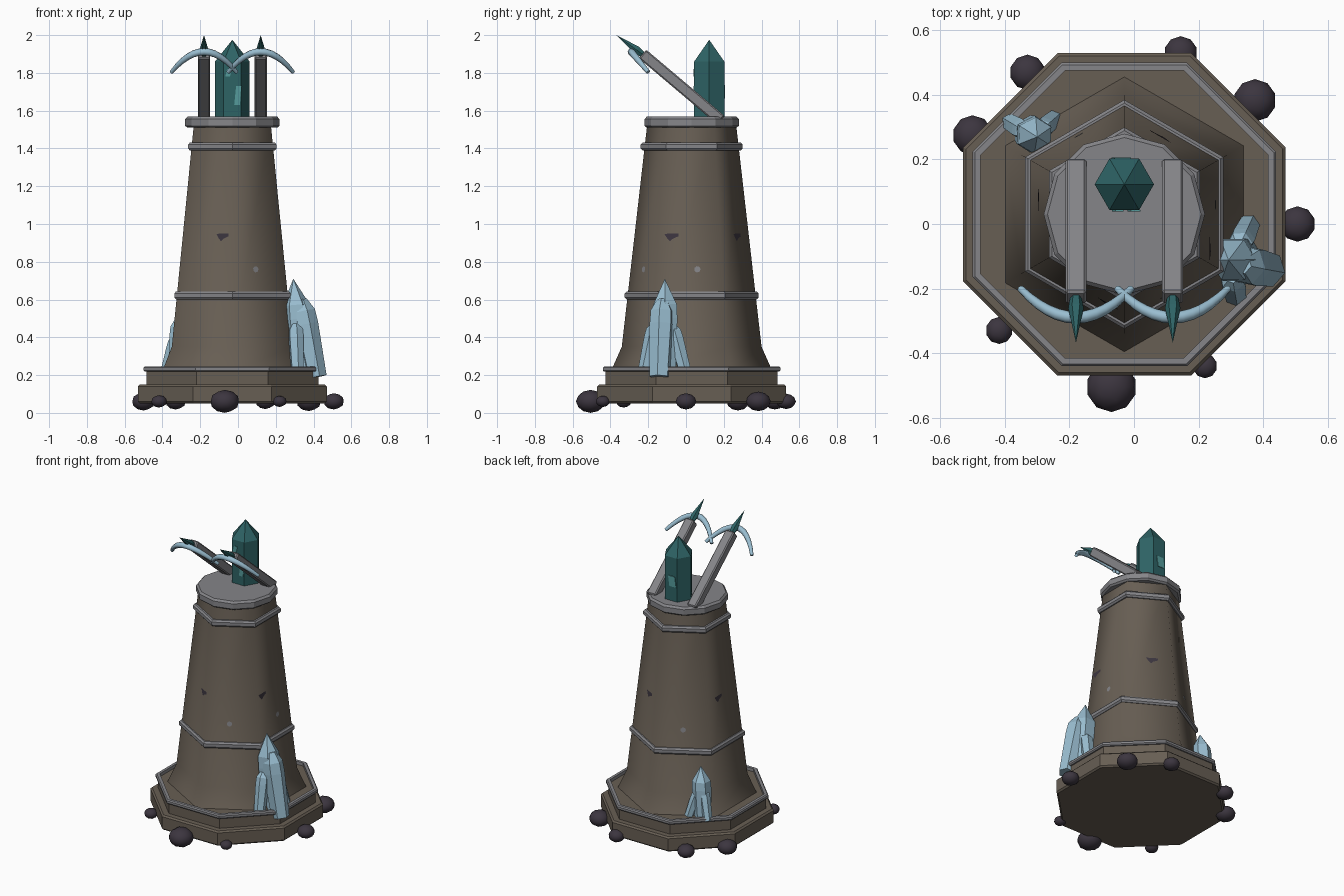
import bpy, bmesh, math
from mathutils import Vector

if "Cube" in bpy.data.objects:
    bpy.data.objects.remove(bpy.data.objects["Cube"])

CX, CY = -0.03, 0.03          # tower axis


def material(name, rgb):
    m = bpy.data.materials.new(name)
    m.diffuse_color = (*rgb, 1)
    m.use_nodes = True
    m.node_tree.nodes["Principled BSDF"].inputs["Base Color"].default_value = m.diffuse_color
    return m


BROWN = material("brown stone", (0.137, 0.113, 0.088))
GREY = material("grey metal", (0.235, 0.235, 0.25))
BLUE = material("pale blue crystal", (0.32, 0.51, 0.63))
TEAL = material("dark teal crystal", (0.027, 0.125, 0.13))
LIGHT_TEAL = material("light teal", (0.09, 0.33, 0.33))
ROCK = material("dark purple rock", (0.045, 0.036, 0.05))


def finish(bm, name, mat, smooth=None):
    bmesh.ops.recalc_face_normals(bm, faces=bm.faces)
    me = bpy.data.meshes.new(name)
    bm.to_mesh(me)
    bm.free()
    me.materials.append(mat)
    ob = bpy.data.objects.new(name, me)
    bpy.context.collection.objects.link(ob)
    if smooth:
        bpy.ops.object.select_all(action='DESELECT')
        ob.select_set(True)
        bpy.context.view_layer.objects.active = ob
        bpy.ops.object.shade_smooth_by_angle(angle=math.radians(smooth))
    return ob


def skin(bm, rings, closed=False):
    """Join equal vertex rings; cap the ends, or loop back when closed."""
    n = len(rings[0])
    pairs = list(zip(rings, rings[1:])) + ([(rings[-1], rings[0])] if closed else [])
    for a, b in pairs:
        for i in range(n):
            j = (i + 1) % n
            bm.faces.new((a[i], a[j], b[j], b[i]))
    if not closed:
        bm.faces.new(rings[0])
        bm.faces.new(rings[-1])


def lathe(name, profile, n, rot, mat, closed=False, smooth=None):
    bm = bmesh.new()
    rings = []
    for r, z in profile:
        rings.append([bm.verts.new((CX + r * math.cos(rot + i * math.tau / n),
                                    CY + r * math.sin(rot + i * math.tau / n), z)) for i in range(n)])
    skin(bm, rings, closed)
    return finish(bm, name, mat, smooth)


def band(name, r, w, z, h, n, rot):
    """Chamfered trim ring of outer radius r, width w, height h."""
    c = h * 0.25
    prof = [(r - w, z - h / 2), (r - c, z - h / 2), (r, z - h / 2 + c),
            (r, z + h / 2 - c), (r - c, z + h / 2), (r - w, z + h / 2)]
    return lathe(name, prof, n, rot, GREY, closed=True)


def spike(name, base, tip, stations, mat, n=6, rot=0.0):
    """Faceted solid along base->tip; stations are (fraction, radius)."""
    base, tip = Vector(base), Vector(tip)
    q = (tip - base).to_track_quat('Z', 'Y')
    length = (tip - base).length
    bm = bmesh.new()
    rings = [[bm.verts.new(base + q @ Vector((r * math.cos(rot + i * math.tau / n),
                                              r * math.sin(rot + i * math.tau / n), f * length)))
              for i in range(n)] for f, r in stations]
    skin(bm, rings)
    bmesh.ops.remove_doubles(bm, verts=bm.verts, dist=0.0004)
    return finish(bm, name, mat)


# stepped octagonal base
OCT = math.pi / 8
k = 1 / math.cos(OCT)
lathe("base_plinth", [(0.49 * k, 0.05), (0.5 * k, 0.06), (0.5 * k, 0.14), (0.49 * k, 0.15)], 8, OCT, BROWN)
lathe("base_step", [(0.455 * k, 0.15), (0.455 * k, 0.225)], 8, OCT, BROWN)
band("base_trim", 0.47 * k, 0.027, 0.232, 0.028, 8, OCT)

# hexagonal tower shaft with a flared foot
HEX = math.pi / 2
lathe("tower_shaft", [(0.428, 0.22), (0.37, 0.35), (0.235, 1.53)], 6, HEX, BROWN, smooth=65)
band("lower_band", 0.355, 0.04, 0.622, 0.042, 6, HEX)
band("upper_band", 0.27, 0.04, 1.41, 0.042, 6, HEX)

# round platform on top
lathe("top_platform", [(0.238, 1.51), (0.25, 1.52), (0.25, 1.555), (0.238, 1.568)], 12, 0, GREY)

# chips and studs on the shaft faces (thin plates)
def shaft_plate(name, face_deg, t0, z0, outline, mat):
    a = math.radians(face_deg)
    n, t = Vector((math.cos(a), math.sin(a), 0)), Vector((-math.sin(a), math.cos(a), 0))
    bm = bmesh.new()
    vs = []
    for dt, dz in outline:
        z = z0 + dz
        ap = (0.37 - (z - 0.35) * 0.135 / 1.18) * math.cos(math.pi / 6)
        vs.append(bm.verts.new(Vector((CX, CY, z)) + n * (ap + 0.003) + t * (t0 + dt)))
    f = bm.faces.new(vs)
    f.normal_update()
    if f.normal.dot(n) < 0:
        f.normal_flip()
    me = bpy.data.meshes.new(name)
    bm.to_mesh(me)
    bm.free()
    me.materials.append(mat)
    bpy.context.collection.objects.link(bpy.data.objects.new(name, me))


CHIP = [(-0.045, 0.018), (-0.03, -0.005), (-0.015, -0.022), (0.0, -0.008), (0.03, 0.005), (0.03, 0.02)]
DOT = [(0.017 * math.cos(i * math.tau / 7), 0.017 * math.sin(i * math.tau / 7)) for i in range(7)]
for i, (deg, t) in enumerate([(-120, 0.1), (0, -0.1), (60, 0.03), (180, -0.04)]):
    shaft_plate(f"shaft_chip_{i}", deg, t, 0.93, CHIP, ROCK)
for i, (deg, t) in enumerate([(-60, -0.02), (0, 0.03), (120, 0.0)]):
    shaft_plate(f"shaft_stud_{i}", deg, t, 0.76, DOT, GREY)

# power crystal on the platform, with light flakes
spike("power_crystal", (-0.03, 0.123, 1.55), (-0.03, 0.123, 1.975),
      [(0, 0.092), (0.73, 0.092), (1, 0.0)], TEAL)
for i, (x, y, z, w, h) in enumerate([(0.0, 0.0415, 1.68, 0.03, 0.1), (-0.05, 0.0415, 1.8, 0.025, 0.04),
                                     (-0.04, 0.2045, 1.7, 0.05, 0.07)]):
    bm = bmesh.new()
    bmesh.ops.create_cube(bm, size=1)
    for v in bm.verts:
        v.co = Vector((x + v.co.x * w + v.co.z * 0.01, y + v.co.y * 0.004, z + v.co.z * h))
    finish(bm, f"crystal_flake_{i}", LIGHT_TEAL)

# twin launchers: sloping rail, bow and bolt tip
for side, x in (("left", -0.18), ("right", 0.12)):
    lo, hi = Vector((x, 0.185, 1.55)), Vector((x, -0.23, 1.90))
    q = (hi - lo).to_track_quat('Z', 'X')
    bm = bmesh.new()
    bmesh.ops.create_cube(bm, size=1)
    for v in bm.verts:
        v.co = Vector((v.co.x * 0.065, v.co.y * 0.06, v.co.z * (hi - lo).length))
    bmesh.ops.bevel(bm, geom=bm.edges[:], offset=0.007, segments=1, affect='EDGES')
    ang = math.atan2(0.415, 0.35)
    for v in bm.verts:
        p = v.co.copy()
        v.co = (lo + hi) / 2 + Vector((p.x, p.y * math.cos(ang) - p.z * math.sin(ang),
                                       p.y * math.sin(ang) + p.z * math.cos(ang)))
    finish(bm, f"{side}_rail", GREY)
    spike(f"{side}_bolt_tip", (x, -0.225, 1.895), (x, -0.368, 2.0),
          [(0, 0.017), (0.25, 0.024), (1, 0.0)], TEAL)
    # bow arm: tapered tube on a parabola
    bm = bmesh.new()
    rings = []
    for s in range(13):
        u = s / 6 - 1
        c = Vector((x + 0.172 * u, -0.29 + 0.09 * u * u, 1.912 - 0.108 * u * u))
        tan = Vector((0.172, 0.18 * u, -0.216 * u)).normalized()
        up = Vector((0, -0.64, 0.77))
        up = (up - tan * up.dot(tan)).normalized()
        b = tan.cross(up)
        r = 0.019 - 0.008 * u * u
        rings.append([bm.verts.new(c + (up * math.cos(a) + b * math.sin(a)) * r)
                      for a in (i * math.tau / 8 for i in range(8))])
    skin(bm, rings)
    finish(bm, f"{side}_bow", BLUE, smooth=50)

# pale crystal clusters leaning on the shaft: base, tip, radius, shoulder
SHARDS = [
    ((0.34, -0.11, 0.20), (0.293, -0.112, 0.71), 0.075, 0.73),
    ((0.415, -0.14, 0.19), (0.335, -0.125, 0.60), 0.066, 0.85),
    ((0.315, -0.22, 0.22), (0.305, -0.165, 0.47), 0.042, 0.88),
    ((0.355, -0.005, 0.22), (0.325, -0.07, 0.46), 0.042, 0.88),
    ((-0.325, 0.285, 0.20), (-0.30, 0.27, 0.55), 0.06, 0.73),
    ((-0.385, 0.315, 0.22), (-0.335, 0.285, 0.40), 0.033, 0.88),
    ((-0.25, 0.325, 0.22), (-0.29, 0.29, 0.38), 0.033, 0.88),
]
for i, (base, tip, r, sh) in enumerate(SHARDS):
    end = 0.0 if sh < 0.8 else r * 0.45
    spike(f"pale_crystal_{i}", base, tip, [(0, r * 0.85), (sh * 0.8, r), (sh, r * 0.95), (1, end)], BLUE, rot=0.5)

# squashed boulders around the foot
for i, (x, y, r) in enumerate([(-0.33, 0.47, 0.055), (-0.50, 0.275, 0.062), (0.145, 0.53, 0.052),
                               (0.375, 0.383, 0.066), (0.507, 0.0, 0.055), (0.22, -0.44, 0.038),
                               (-0.07, -0.505, 0.078), (-0.418, -0.33, 0.042)]):
    bm = bmesh.new()
    bmesh.ops.create_icosphere(bm, subdivisions=2, radius=r)
    for v in bm.verts:
        v.co = Vector((x + v.co.x, y + v.co.y, 0.061 + v.co.z * 0.78))
    finish(bm, f"boulder_{i}", ROCK, smooth=50)
